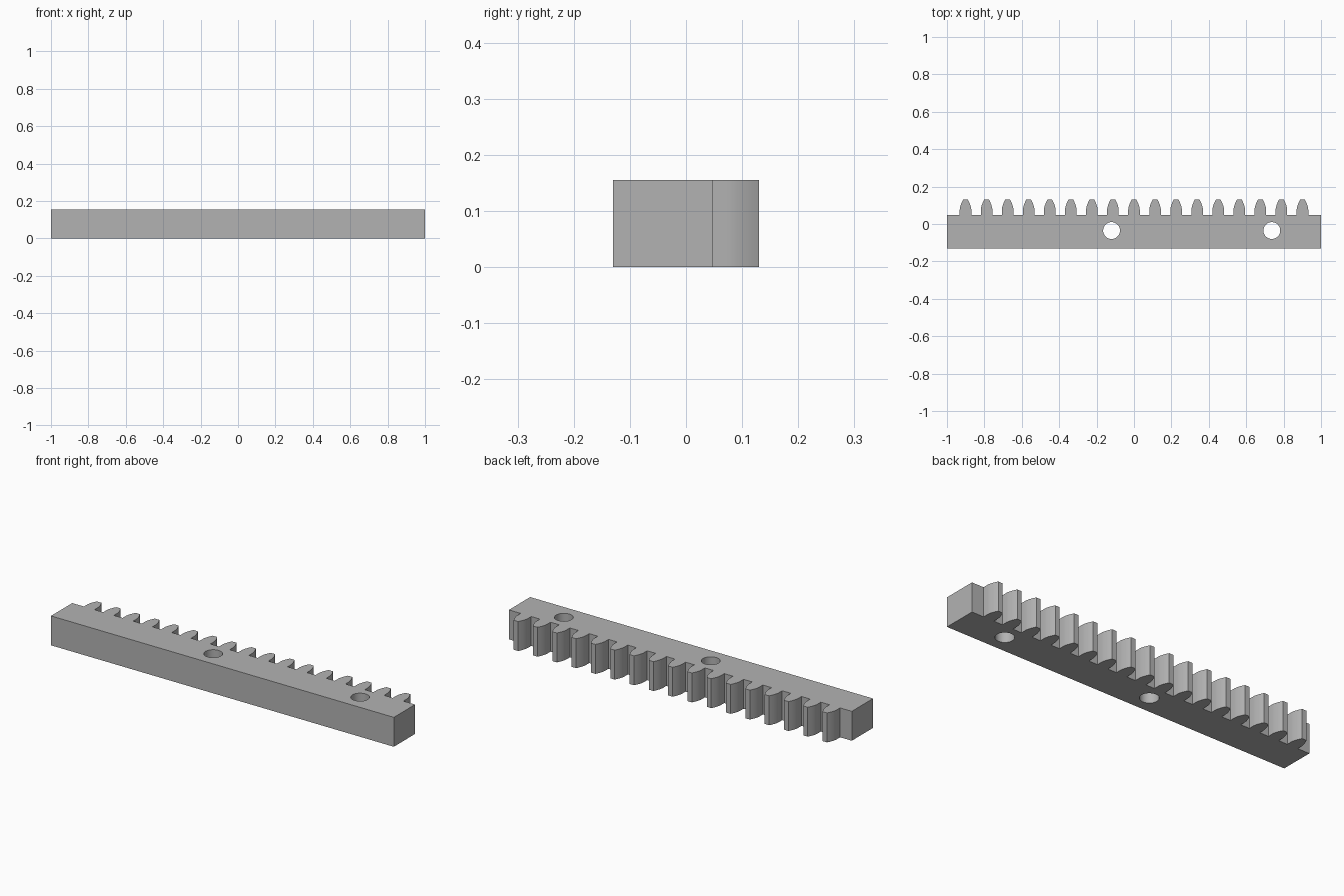
import bpy
import bmesh
import math

cube = bpy.data.objects.get("Cube")
if cube:
    bpy.data.objects.remove(cube, do_unlink=True)

HEIGHT = 0.155
FRONT, ROOT, TIP = -0.13, 0.047, 0.13
TEETH, PITCH = 17, 0.1126
HOLES = (-0.12, 0.737)
HOLE_Y, HOLE_R = -0.035, 0.045

steel = bpy.data.materials.new("plain_grey")
steel.use_nodes = True
grey = (0.45, 0.45, 0.45, 1)
steel.diffuse_color = grey
steel.node_tree.nodes["Principled BSDF"].inputs["Base Color"].default_value = grey


def prism(name, outline, z0, z1):
    """Extrude a closed outline straight up."""
    bm = bmesh.new()
    base = bm.faces.new([bm.verts.new((x, y, z0)) for x, y in outline])
    top = bmesh.ops.extrude_face_region(bm, geom=[base])["geom"]
    verts = [v for v in top if isinstance(v, bmesh.types.BMVert)]
    bmesh.ops.translate(bm, verts=verts, vec=(0, 0, z1 - z0))
    bmesh.ops.recalc_face_normals(bm, faces=bm.faces)
    mesh = bpy.data.meshes.new(name)
    bm.to_mesh(mesh)
    bm.free()
    mesh.materials.append(steel)
    obj = bpy.data.objects.new(name, mesh)
    bpy.context.collection.objects.link(obj)
    return obj


# Tooth flank: upright at the root, curving in towards a narrow flat tip
FLANK_STEPS = 8
flank = [(0.031, ROOT)]
for i in range(FLANK_STEPS + 1):
    t = i / FLANK_STEPS
    flank.append((0.031 - 0.018 * t ** 1.6, 0.076 + (TIP - 0.076) * t))
tooth = flank + [(-x, y) for x, y in reversed(flank)]

# Rack outline: plain bar with a row of teeth along the back
outline = [(-1, ROOT), (-1, FRONT), (1, FRONT), (1, ROOT)]
for i in range(TEETH):
    centre = ((TEETH - 1) / 2 - i) * PITCH
    outline += [(centre + x, y) for x, y in tooth]
rack = prism("toothed_rack", outline, 0, HEIGHT)

# Two round mounting holes through the bar
bpy.context.view_layer.objects.active = rack
for x in HOLES:
    circle = [(x + HOLE_R * math.cos(a), HOLE_Y + HOLE_R * math.sin(a))
              for a in (math.tau * k / 48 for k in range(48))]
    cutter = prism("hole_cutter", circle, -0.1, HEIGHT + 0.1)
    cutter.hide_render = True
    cut = rack.modifiers.new("mounting_hole", "BOOLEAN")
    cut.operation = "DIFFERENCE"
    cut.solver = "EXACT"
    cut.object = cutter
    bpy.ops.object.modifier_apply(modifier=cut.name)
    bpy.data.objects.remove(cutter, do_unlink=True)

# Smooth the flanks and holes, keep the edges sharp
bpy.ops.object.select_all(action="DESELECT")
rack.select_set(True)
bpy.ops.object.shade_smooth_by_angle(angle=math.radians(25))
